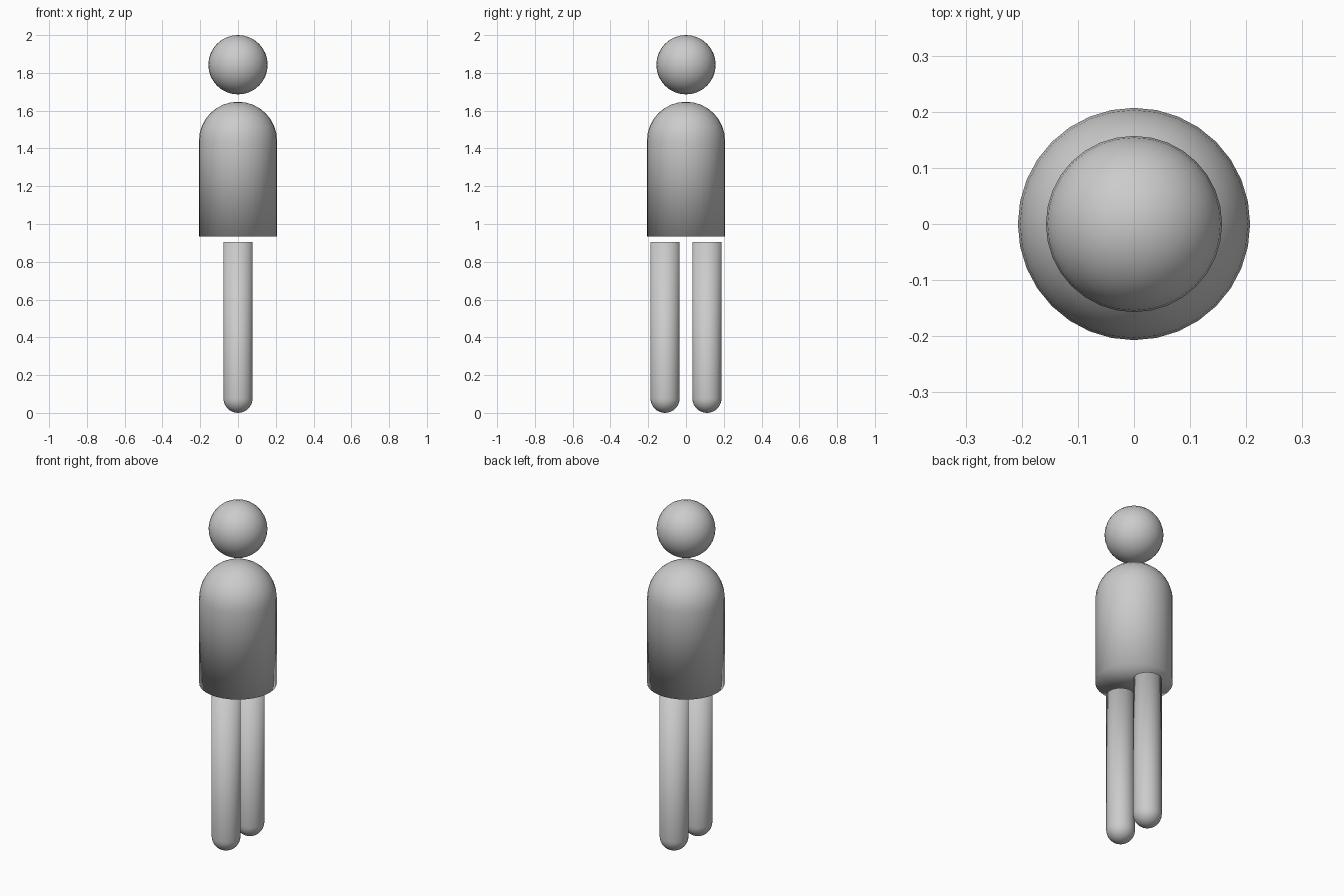
import bpy, bmesh
from mathutils import Matrix

if "Cube" in bpy.data.objects:
    bpy.data.objects.remove(bpy.data.objects["Cube"])


def finish(bm, name, location):
    bmesh.ops.recalc_face_normals(bm, faces=bm.faces)
    for f in bm.faces:
        f.smooth = True
    mesh = bpy.data.meshes.new(name)
    bm.to_mesh(mesh)
    bm.free()
    obj = bpy.data.objects.new(name, mesh)
    obj.location = location
    bpy.context.collection.objects.link(obj)
    return obj


def ball(radius):
    bm = bmesh.new()
    bmesh.ops.create_uvsphere(bm, u_segments=32, v_segments=16, radius=radius)
    return bm


def domed_cylinder(name, radius, z_flat, z_tip, y=0.0):
    """Capped cylinder whose end at z_tip is a hemisphere."""
    bm = ball(radius)
    bmesh.ops.delete(bm, geom=[v for v in bm.verts if v.co.z < -1e-4],
                     context='VERTS')
    rim = [e for e in bm.edges if e.is_boundary]
    new = bmesh.ops.extrude_edge_only(bm, edges=rim)["geom"]
    length = abs(z_tip - z_flat) - radius
    bmesh.ops.translate(bm, vec=(0, 0, -length),
                        verts=[g for g in new if isinstance(g, bmesh.types.BMVert)])
    bmesh.ops.contextual_create(bm, geom=[e for e in bm.edges if e.is_boundary])
    up = 1 if z_tip > z_flat else -1
    bmesh.ops.transform(bm, matrix=Matrix.Diagonal((1, 1, up, 1)), verts=bm.verts)
    return finish(bm, name, (0, y, z_tip - up * radius))


# Head
finish(ball(0.157), "head", (0, 0, 1.843))

# Torso, rounded at the shoulders
domed_cylinder("torso", 0.207, 0.934, 1.647)

# Legs, rounded at the feet
for side, y in (("left", -0.111), ("right", 0.111)):
    domed_cylinder(side + "_leg", 0.077, 0.906, 0.0, y)
